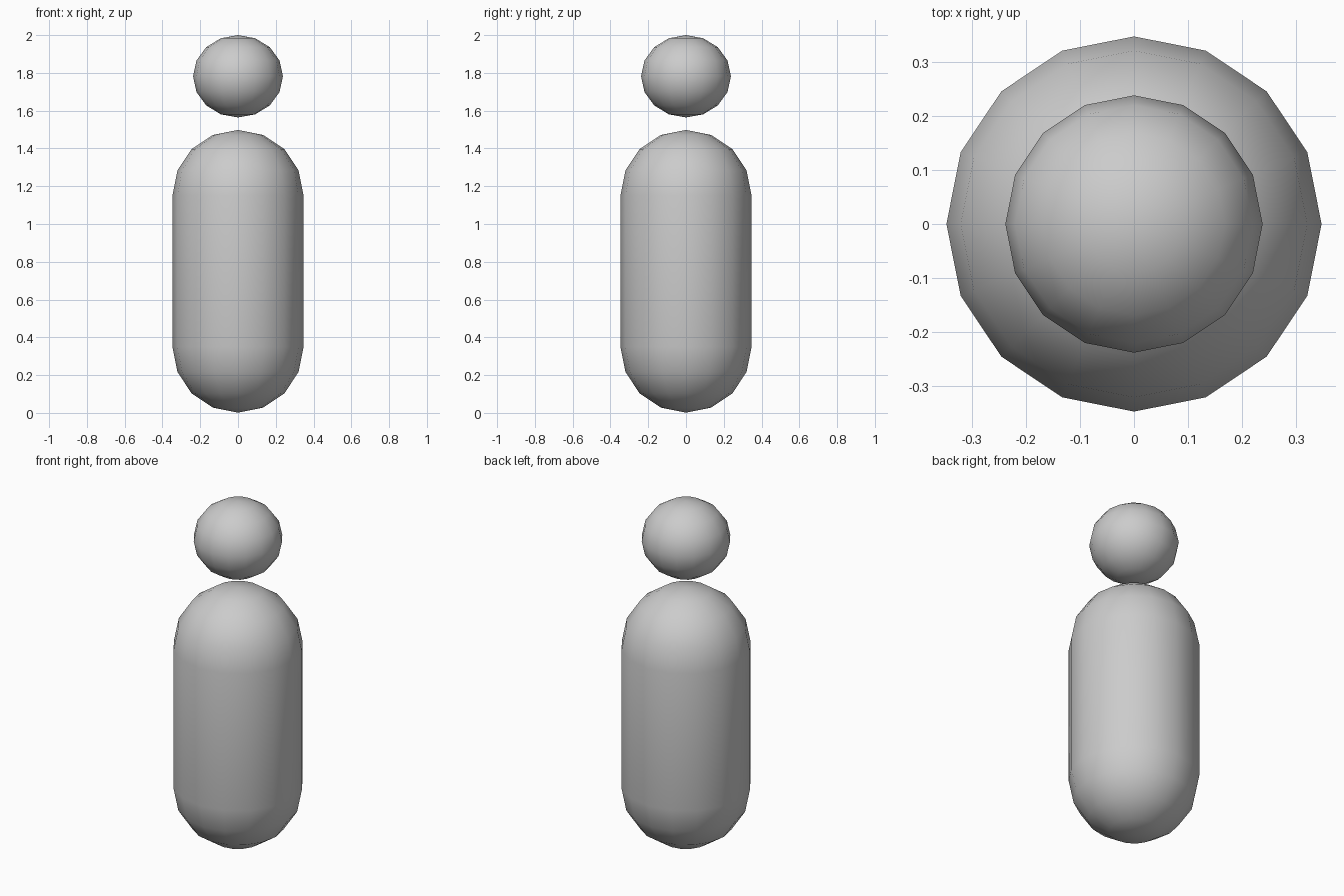
import bpy, bmesh
from math import sin, cos, pi

if "Cube" in bpy.data.objects:
    bpy.data.objects.remove(bpy.data.objects["Cube"])

SIDES = 16


def lathe(name, profile):
    """Revolve (radius, z) points, running from bottom pole to top pole."""
    bm = bmesh.new()
    bottom = bm.verts.new((0, 0, profile[0][1]))
    top = bm.verts.new((0, 0, profile[-1][1]))
    rings = [[bm.verts.new((r * cos(2 * pi * i / SIDES), r * sin(2 * pi * i / SIDES), z))
              for i in range(SIDES)] for r, z in profile[1:-1]]
    for i in range(SIDES):
        j = (i + 1) % SIDES
        bm.faces.new((bottom, rings[0][j], rings[0][i]))
        bm.faces.new((top, rings[-1][i], rings[-1][j]))
        for a, b in zip(rings, rings[1:]):
            bm.faces.new((a[i], a[j], b[j], b[i]))
    for f in bm.faces:
        f.smooth = True
    mesh = bpy.data.meshes.new(name)
    bm.to_mesh(mesh)
    bm.free()
    obj = bpy.data.objects.new(name, mesh)
    bpy.context.collection.objects.link(obj)
    return obj


def arc(radius, height, z, start, end):
    """Quarter-turn steps of 22.5 degrees on an ellipse centred at height z."""
    return [(radius * cos(k * pi / 8), z + height * sin(k * pi / 8))
            for k in range(start, end + 1)]


# Capsule body: lower dome, straight wall, upper dome
lathe("body", arc(0.347, 0.349, 0.35, -4, 0) + arc(0.347, 0.347, 1.151, 0, 4))

# Slightly flattened ball head floating above the body
lathe("head", arc(0.238, 0.218, 1.782, -4, 4))
